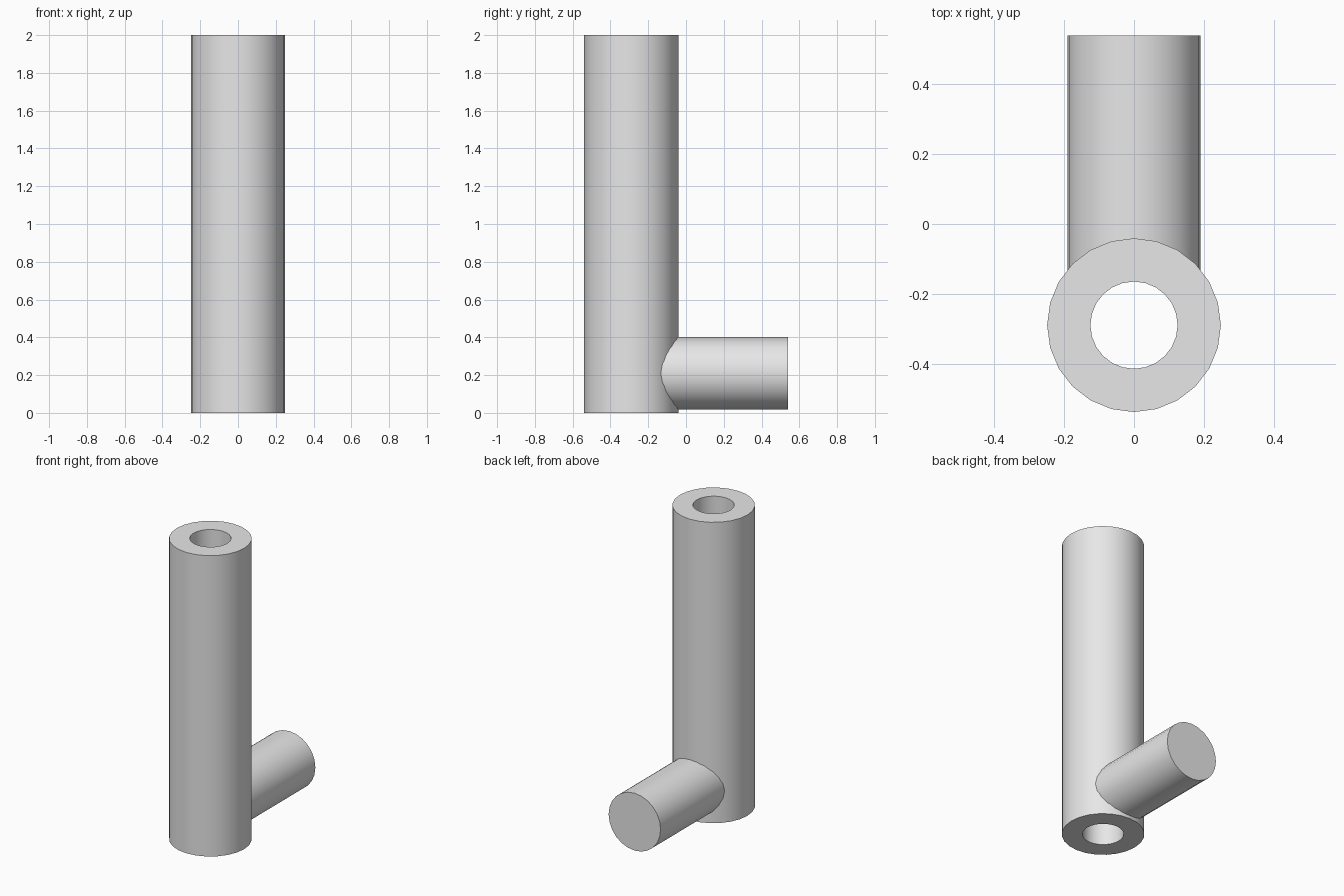
import bpy
import bmesh
from math import pi
from mathutils import Matrix, Vector

cube = bpy.data.objects.get("Cube")
if cube:
    bpy.data.objects.remove(cube, do_unlink=True)

SIDES = 24
TUBE_Y = -0.29

grey = bpy.data.materials.new("light_grey")
grey.use_nodes = True
grey.diffuse_color = (0.8, 0.8, 0.8, 1)
grey.node_tree.nodes["Principled BSDF"].inputs["Base Color"].default_value = grey.diffuse_color


def finish(bm, name):
    """Turn a bmesh into a smooth, sharp-edged grey object."""
    bmesh.ops.recalc_face_normals(bm, faces=bm.faces)
    mesh = bpy.data.meshes.new(name)
    bm.to_mesh(mesh)
    bm.free()
    mesh.materials.append(grey)
    obj = bpy.data.objects.new(name, mesh)
    bpy.context.collection.objects.link(obj)
    bpy.ops.object.select_all(action='DESELECT')
    obj.select_set(True)
    bpy.context.view_layer.objects.active = obj
    bpy.ops.object.shade_smooth_by_angle(angle=pi / 6)
    return obj


# Upright tube: a rectangular wall section spun around its axis
bm = bmesh.new()
section = [(0.125, 0), (0.249, 0), (0.249, 2), (0.125, 2)]
verts = [bm.verts.new((r, TUBE_Y, z)) for r, z in section]
edges = [bm.edges.new((verts[i - 1], verts[i])) for i in range(len(verts))]
bmesh.ops.spin(bm, geom=verts + edges, cent=Vector((0, TUBE_Y, 0)),
               axis=Vector((0, 0, 1)), angle=2 * pi, steps=SIDES)
bmesh.ops.remove_doubles(bm, verts=bm.verts, dist=0.001)
finish(bm, "upright_tube")

# Solid side branch, rooted inside the tube wall and pointing back
start, end = -0.15, 0.54
bm = bmesh.new()
bmesh.ops.create_cone(bm, cap_ends=True, segments=SIDES, radius1=0.191, radius2=0.191,
                      depth=end - start,
                      matrix=Matrix.Translation((0, (start + end) / 2, 0.21))
                      @ Matrix.Rotation(pi / 2, 4, 'X'))
finish(bm, "side_branch")
